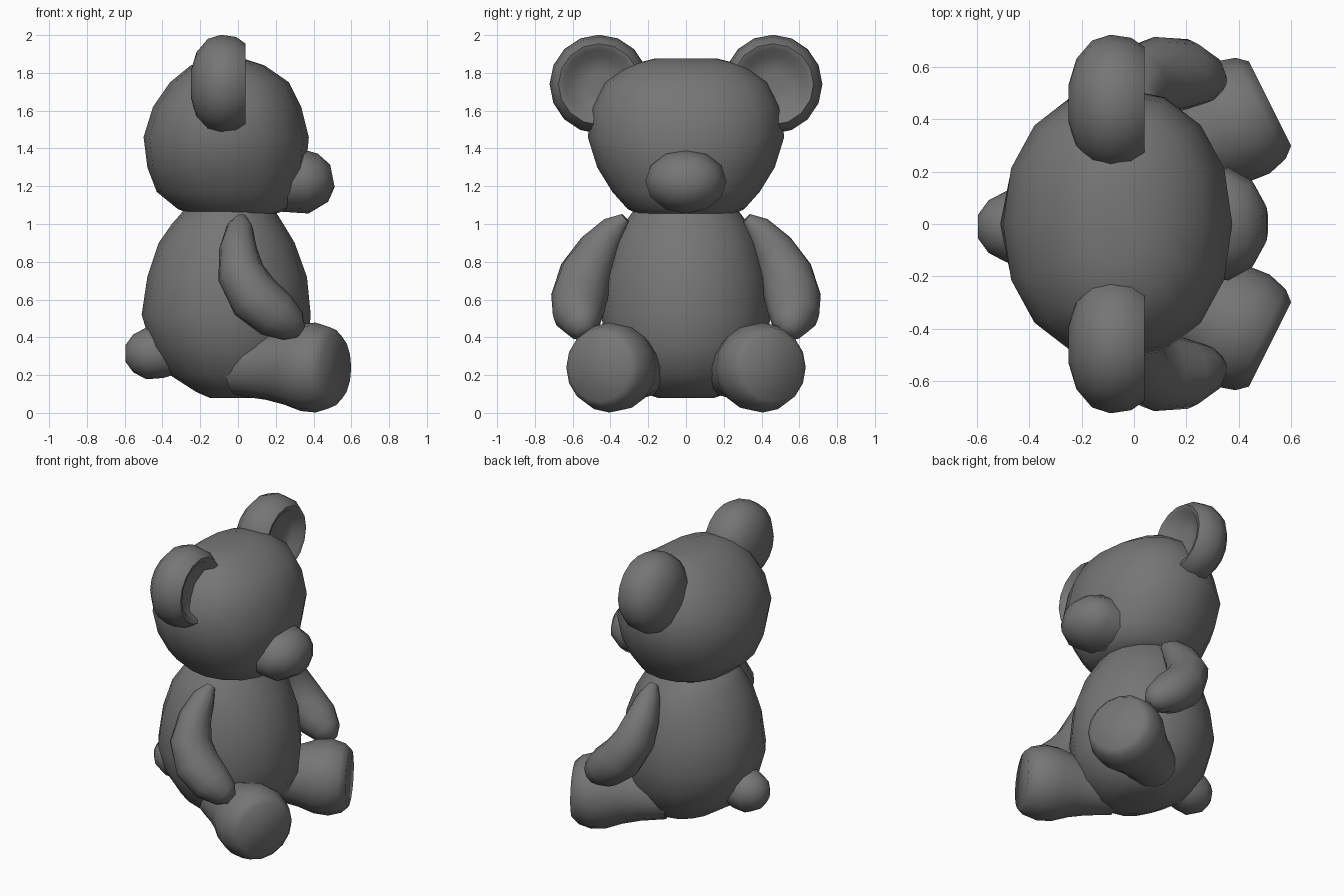
import bpy, bmesh, math
from mathutils import Vector

if "Cube" in bpy.data.objects:
    bpy.data.objects.remove(bpy.data.objects["Cube"])

grey = bpy.data.materials.new("plush grey")
grey.diffuse_color = (0.18, 0.18, 0.18, 1)
grey.use_nodes = True
grey.node_tree.nodes["Principled BSDF"].inputs["Base Color"].default_value = grey.diffuse_color


def loft(name, rings, sides=16, power=2.0, angle=50):
    """Skin a list of (centre, axis_a, axis_b) ellipses and cap both ends."""
    bm = bmesh.new()
    loops = []
    for c, a, b in rings:
        loop = []
        for i in range(sides):
            t = 2 * math.pi * i / sides
            ca, sa = math.cos(t), math.sin(t)
            ca = math.copysign(abs(ca) ** (2 / power), ca)
            sa = math.copysign(abs(sa) ** (2 / power), sa)
            loop.append(bm.verts.new(c + a * ca + b * sa))
        loops.append(loop)
    for l0, l1 in zip(loops, loops[1:]):
        for i in range(sides):
            j = (i + 1) % sides
            bm.faces.new((l0[i], l0[j], l1[j], l1[i]))
    bm.faces.new(loops[0][::-1])
    bm.faces.new(loops[-1])
    bmesh.ops.recalc_face_normals(bm, faces=bm.faces)
    me = bpy.data.meshes.new(name)
    bm.to_mesh(me)
    bm.free()
    me.materials.append(grey)
    me.shade_smooth()
    me.set_sharp_from_angle(angle=math.radians(angle))
    ob = bpy.data.objects.new(name, me)
    bpy.context.collection.objects.link(ob)
    return ob


def stack(rows):
    """Horizontal rings from (z, back x, front x, half width)."""
    return [(Vector(((b + f) / 2, 0, z)), Vector(((f - b) / 2, 0, 0)), Vector((0, w, 0)))
            for z, b, f, w in rows]


def tube(rows, side=1):
    """Rings square to a path of (x, y, z, sideways radius, other radius)."""
    pts = [Vector((x, y * side, z)) for x, y, z, _, _ in rows]
    rings = []
    for i, row in enumerate(rows):
        t = (pts[min(i + 1, len(pts) - 1)] - pts[max(i - 1, 0)]).normalized()
        u = Vector((0, 1, 0))
        u = (u - t * u.dot(t)).normalized()
        rings.append((pts[i], u * row[3], t.cross(u) * row[4]))
    return rings


def lathe(start, axis, rows):
    """Round rings from (distance along axis, radius)."""
    axis = axis.normalized()
    up = Vector((0, 0, 1))
    return [(start + axis * d, axis.cross(up) * r, up * r) for d, r in rows]


# head
loft("head", stack([
    (1.04, -0.22, 0.16, 0.23), (1.08, -0.32, 0.27, 0.31), (1.17, -0.43, 0.32, 0.39),
    (1.30, -0.48, 0.36, 0.47), (1.46, -0.50, 0.375, 0.52), (1.62, -0.45, 0.335, 0.50),
    (1.75, -0.36, 0.27, 0.43), (1.84, -0.25, 0.14, 0.31), (1.875, -0.15, 0.03, 0.17)]),
    power=2.15)

# body
loft("body", stack([
    (0.08, -0.15, 0.08, 0.15), (0.11, -0.22, 0.18, 0.24), (0.20, -0.36, 0.30, 0.34),
    (0.35, -0.46, 0.37, 0.42), (0.52, -0.51, 0.385, 0.45), (0.72, -0.48, 0.365, 0.43),
    (0.90, -0.42, 0.30, 0.38), (1.00, -0.35, 0.24, 0.33), (1.08, -0.28, 0.19, 0.27)]))

# muzzle
loft("muzzle", tube([
    (0.15, 0, 1.22, 0.20, 0.15), (0.36, 0, 1.225, 0.215, 0.17),
    (0.45, 0, 1.245, 0.165, 0.13), (0.50, 0, 1.255, 0.075, 0.06)]), sides=12)

# tail
loft("tail", lathe(Vector((-0.595, -0.01, 0.315)), Vector((1, 0, 0)), [
    (0, 0.045), (0.04, 0.10), (0.11, 0.137), (0.20, 0.13), (0.30, 0.10)]), sides=12)

for side, label in ((-1, "right"), (1, "left")):
    # ear with a dished front
    loft(label + "_ear", lathe(Vector((0, 0.46 * side, 1.74)), Vector((-1, 0, 0)), [
        (0.03, 0.06), (0.02, 0.15), (-0.03, 0.185), (-0.04, 0.215), (0.01, 0.25),
        (0.09, 0.262), (0.16, 0.24), (0.22, 0.17), (0.25, 0.07)]))
    # arm
    loft(label + "_arm", tube([
        (0.02, 0.32, 1.03, 0.03, 0.03), (0.01, 0.38, 0.98, 0.07, 0.07),
        (0.00, 0.46, 0.87, 0.11, 0.10), (0.015, 0.53, 0.74, 0.14, 0.125),
        (0.09, 0.565, 0.61, 0.15, 0.14), (0.20, 0.57, 0.52, 0.135, 0.13),
        (0.29, 0.55, 0.46, 0.09, 0.09), (0.33, 0.54, 0.43, 0.04, 0.04)], side), sides=12)
    # leg ending in a flat sole
    loft(label + "_leg", lathe(Vector((0, 0.2 * side, 0.24)), Vector((0.52, 0.26 * side, 0)), [
        (0, 0.15), (0.16, 0.17), (0.27, 0.195), (0.37, 0.23), (0.46, 0.238),
        (0.54, 0.215), (0.58, 0.18)]))
